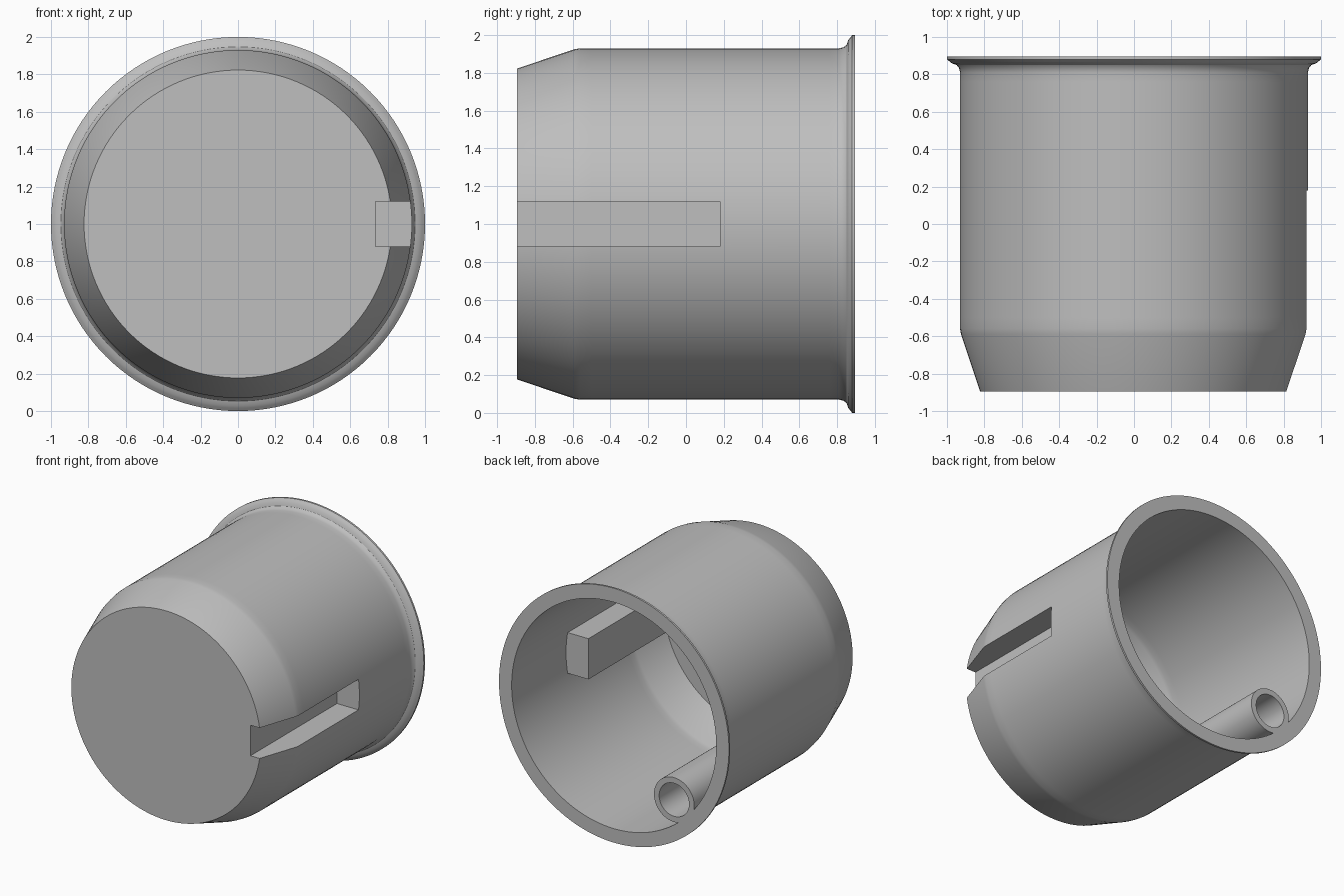
import bpy, bmesh, math

if "Cube" in bpy.data.objects:
    bpy.data.objects.remove(bpy.data.objects["Cube"], do_unlink=True)

grey = bpy.data.materials.new("plain grey")
grey.use_nodes = True
grey.diffuse_color = (0.52, 0.52, 0.52, 1)
grey.node_tree.nodes["Principled BSDF"].inputs["Base Color"].default_value = grey.diffuse_color


def add_object(name, bm):
    bmesh.ops.recalc_face_normals(bm, faces=bm.faces)
    mesh = bpy.data.meshes.new(name)
    bm.to_mesh(mesh)
    bm.free()
    mesh.materials.append(grey)
    obj = bpy.data.objects.new(name, mesh)
    bpy.context.collection.objects.link(obj)
    return obj


def turned(name, profile, cx=0, cz=1, sides=128):
    """Closed solid turned about an axis along y; profile holds (radius, y)."""
    bm = bmesh.new()
    rings = []
    for r, y in profile:
        angles = [2 * math.pi * i / sides for i in range(sides)]
        rings.append([bm.verts.new((cx + r * math.cos(a), y, cz + r * math.sin(a)))
                      for a in angles])
    for a, b in zip(rings, rings[1:]):
        for i in range(sides):
            j = (i + 1) % sides
            bm.faces.new((a[i], a[j], b[j], b[i]))
    bm.faces.new(rings[0])
    bm.faces.new(rings[-1])
    return add_object(name, bm)


def block(name, x, y, z):
    """Box from (low, high) limits on each axis."""
    bm = bmesh.new()
    bmesh.ops.create_cube(bm, size=1)
    for v in bm.verts:
        v.co = [lim[0] if c < 0 else lim[1] for c, lim in zip(v.co, (x, y, z))]
    return add_object(name, bm)


def cut(target, cutter):
    """Subtract the cutter and discard it."""
    cutter.hide_render = True
    mod = target.modifiers.new("cut", "BOOLEAN")
    mod.operation = "DIFFERENCE"
    mod.solver = "EXACT"
    mod.object = cutter
    bpy.context.view_layer.objects.active = target
    bpy.ops.object.modifier_apply(modifier=mod.name)
    bpy.data.objects.remove(cutter, do_unlink=True)


wall = 0.04
back = 0.895
slot_x, slot_end, slot_half = 0.735, 0.18, 0.12
tube_x, tube_z = -0.523, 1 - 0.523

# Outer body with tapered nose and flared rim
cup = turned("cup_body", [
    (0.823, -back), (0.925, -0.59), (0.93, -0.56), (0.93, -0.5), (0.93, 0.76),
    (0.93, 0.81), (0.935, 0.833), (0.948, 0.85), (0.972, 0.858),
    (0.985, 0.868), (1.0, 0.88), (1.0, back)])

# Hollow interior, leaving the slot housing and the tube standing
hollow = turned("hollow", [
    (0.79, -back + wall), (0.885, -0.58), (0.89, -0.55), (0.89, -0.5), (0.89, 1.0)])
cut(hollow, block("slot_housing", (slot_x - wall, 1.2), (-1.2, slot_end + wall),
                  (1 - slot_half - wall, 1 + slot_half + wall)))
cut(hollow, turned("tube_outside", [(0.175, -1.2), (0.175, 1.2)], tube_x, tube_z, 64))
cut(cup, hollow)

# Key slot in the side and the bore of the tube
cut(cup, block("slot", (slot_x, 1.2), (-1.2, slot_end), (1 - slot_half, 1 + slot_half)))
cut(cup, turned("tube_bore", [(0.13, -0.62), (0.13, 1.2)], tube_x, tube_z, 64))

# Smooth curved walls, crisp edges
bpy.ops.object.select_all(action="DESELECT")
cup.select_set(True)
bpy.context.view_layer.objects.active = cup
bpy.ops.object.shade_smooth_by_angle(angle=math.radians(30))
